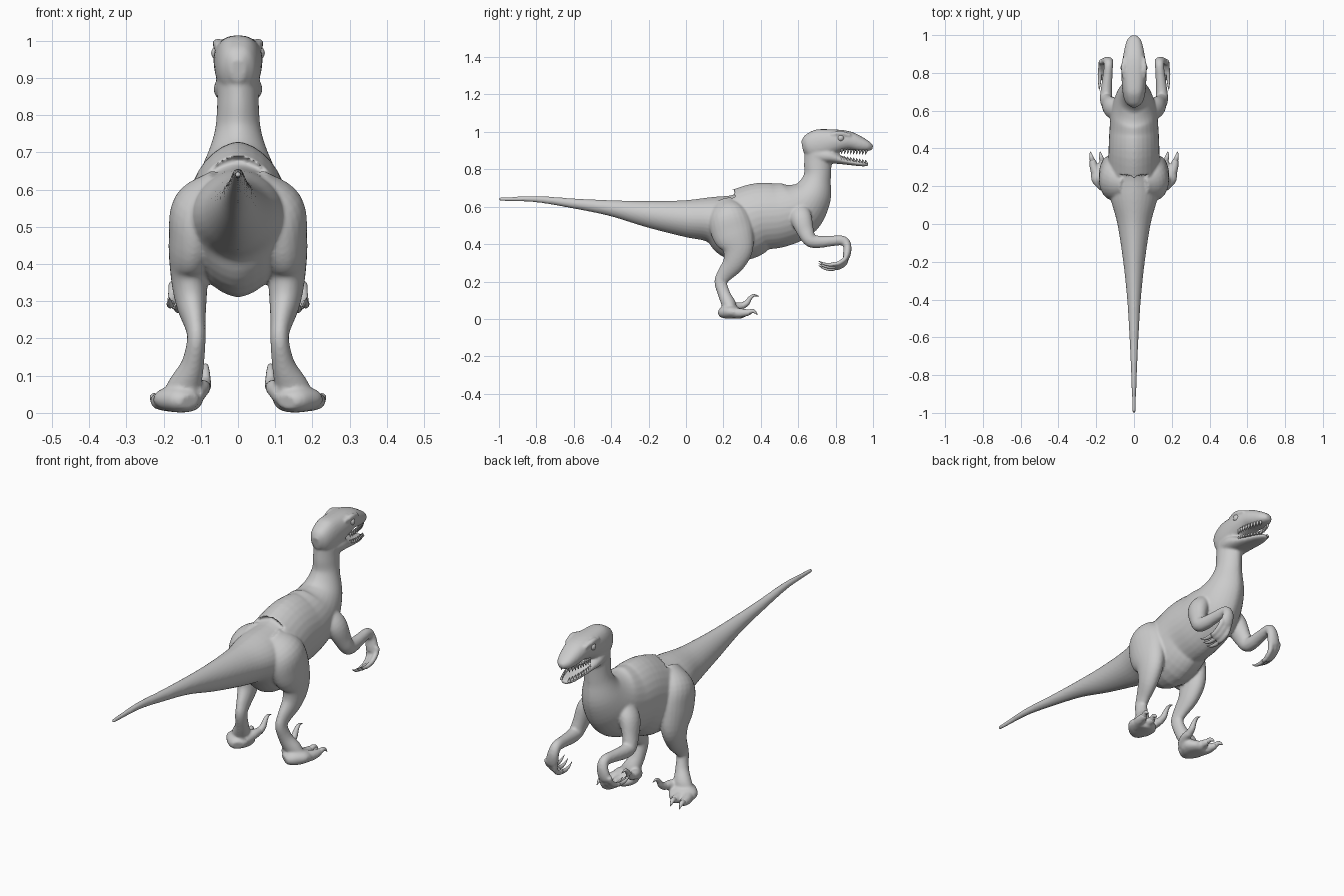
import bpy, math
from mathutils import Vector

cube = bpy.data.objects.get("Cube")
if cube:
    bpy.data.objects.remove(cube, do_unlink=True)

grey = bpy.data.materials.new("plain grey")
grey.use_nodes = True
grey.diffuse_color = (0.6, 0.6, 0.6, 1)
bsdf = next(n for n in grey.node_tree.nodes if n.type == 'BSDF_PRINCIPLED')
bsdf.inputs["Base Color"].default_value = (0.6, 0.6, 0.6, 1)


def spline(keys, steps):
    """Smooth curve through key tuples of any length."""
    pts = [Vector(k) for k in keys]
    ends = [2 * pts[0] - pts[1]] + pts + [2 * pts[-1] - pts[-2]]
    out = []
    for i in range(len(pts) - 1):
        a, b, c, d = ends[i:i + 4]
        for s in range(steps):
            t = s / steps
            out.append(0.5 * (2 * b + (c - a) * t + (2 * a - 5 * b + 4 * c - d) * t * t
                              + (3 * b - a - 3 * c + d) * t ** 3))
    return out + [pts[-1]]


def loft(name, keys, side=1, power=1.0, sides=24, steps=5):
    """Tube through (x, y, z, half width, half depth); power shapes the section."""
    rows = spline(keys, steps)
    centres = [Vector(r[:3]) for r in rows]
    verts, faces = [], []
    for i, row in enumerate(rows):
        tangent = (centres[min(i + 1, len(rows) - 1)] - centres[max(i - 1, 0)]).normalized()
        across = Vector((1, 0, 0))
        across = (across - tangent * across.dot(tangent)).normalized()
        up = across.cross(tangent)
        for k in range(sides):
            a = math.tau * k / sides
            c = math.copysign(abs(math.cos(a)) ** power, math.cos(a))
            p = centres[i] + across * c * max(row[3], .001) + up * math.sin(a) * max(row[4], .001)
            verts.append((p.x * side, p.y, p.z))
    for i in range(len(rows) - 1):
        for k in range(sides):
            n = (k + 1) % sides
            quad = [i * sides + k, i * sides + n, (i + 1) * sides + n, (i + 1) * sides + k]
            faces.append(quad if side < 0 else quad[::-1])
    first, last = list(range(sides)), list(range(len(verts) - sides, len(verts)))
    faces += [first[::-1], last] if side < 0 else [first, last[::-1]]
    mesh = bpy.data.meshes.new(name)
    mesh.from_pydata(verts, [], faces)
    mesh.materials.append(grey)
    obj = bpy.data.objects.new(name, mesh)
    bpy.context.collection.objects.link(obj)
    return obj


def round_loft(name, keys, side=1, **kw):
    return loft(name, [(*k, k[-1]) for k in keys], side, **kw)


def join(objs, name):
    bpy.ops.object.select_all(action='DESELECT')
    for o in objs:
        o.select_set(True)
    bpy.context.view_layer.objects.active = objs[0]
    bpy.ops.object.join()
    objs[0].name = name
    return objs[0]


def mid(keys):
    return [(0, *k) for k in keys]


flesh = []
hard = {"toe_claws": [], "sickle_claws": [], "finger_claws": [], "teeth": [], "eyes": []}

# Tail, trunk and neck in one sweep
flesh.append(loft("body", mid([
    (-1, .64, .008, .009), (-.8, .64, .015, .017), (-.6, .617, .024, .027),
    (-.4, .592, .036, .043), (-.2, .56, .057, .071), (0, .537, .088, .099),
    (.14, .53, .125, .125), (.27, .5, .14, .19), (.39, .545, .135, .182),
    (.5, .555, .13, .172), (.6, .59, .12, .155), (.67, .66, .095, .112),
    (.7, .75, .064, .075), (.705, .83, .056, .074), (.71, .91, .056, .075)]),
    power=1.2, sides=32, steps=6))

# Skull and lower jaw
flesh.append(loft("skull", mid([
    (.622, .92, .02, .03), (.65, .925, .048, .062), (.71, .932, .062, .082),
    (.8, .95, .066, .064), (.87, .953, .06, .05), (.93, .935, .05, .04),
    (.975, .922, .036, .026), (.998, .915, .014, .012)]), power=.75))
flesh.append(loft("lower_jaw", mid([
    (.69, .875, .055, .05), (.76, .87, .066, .04), (.82, .852, .056, .024),
    (.88, .838, .046, .016), (.94, .829, .034, .013), (.975, .826, .016, .009)]), power=.8))

for side in (1, -1):
    # Hind leg
    flesh.append(loft("leg", [
        (.05, .2, .63, .03, .05), (.095, .225, .55, .08, .105), (.12, .25, .46, .067, .112),
        (.13, .275, .375, .052, .085), (.126, .255, .3, .042, .06), (.115, .205, .235, .028, .042),
        (.112, .186, .195, .025, .034), (.122, .205, .13, .031, .033),
        (.142, .23, .075, .045, .038), (.155, .24, .03, .055, .03)], side))
    flesh.append(loft("foot", [
        (.13, .185, .03, .03, .02), (.145, .21, .036, .052, .034),
        (.16, .25, .036, .068, .035), (.175, .29, .028, .056, .026),
        (.18, .305, .026, .04, .02)], side, power=.8))
    # Two walking toes with claws
    for x, tip in ((.2, .226), (.155, .175)):
        flesh.append(round_loft("toe", [
            (x - .01, .25, .034, .03), (x + .01, .295, .032, .024),
            (tip - .008, .33, .034, .018), (tip - .003, .345, .036, .013)], side))
        hard["toe_claws"].append(round_loft("toe_claw", [
            (tip - .006, .335, .036, .014), (tip, .355, .042, .011),
            (tip + .003, .37, .035, .007), (tip + .004, .383, .022, .001)], side, sides=12))
    # Raised inner toe with its sickle claw
    flesh.append(round_loft("inner_toe", [
        (.12, .225, .05, .03), (.1, .26, .065, .024), (.092, .295, .07, .019),
        (.09, .315, .078, .014)], side))
    hard["sickle_claws"].append(round_loft("sickle_claw", [
        (.091, .3, .07, .018), (.088, .325, .085, .015), (.087, .342, .11, .011),
        (.087, .362, .126, .007), (.087, .39, .122, .001)], side, sides=12))

    # Arm and hand
    flesh.append(loft("arm", [
        (.07, .6, .6, .035, .05), (.115, .615, .54, .045, .058), (.138, .64, .465, .036, .045),
        (.148, .665, .42, .033, .036), (.146, .71, .412, .03, .033), (.14, .78, .417, .026, .028),
        (.135, .84, .418, .024, .026), (.137, .862, .39, .028, .022),
        (.146, .86, .345, .032, .021), (.15, .853, .325, .026, .016)], side))
    for dx, drop in ((-.018, .012), (.004, 0), (.024, -.012)):
        x = .148 + dx
        flesh.append(round_loft("finger", [
            (x, .862, .35, .015), (x + .004, .85, .31 - drop, .013),
            (x + .008, .815, .285 - drop, .012), (x + .01, .785, .28 - drop, .01)],
            side, sides=14))
        hard["finger_claws"].append(round_loft("finger_claw", [
            (x + .009, .795, .281 - drop, .011), (x + .01, .765, .278 - drop, .009),
            (x + .011, .735, .284 - drop, .006), (x + .012, .708, .298 - drop, .001)],
            side, sides=12))

    # Brow ridge and eye
    flesh.append(round_loft("brow", [
        (.052, .775, .985, .01), (.055, .825, .992, .014), (.05, .88, .98, .01)], side))
    bpy.ops.mesh.primitive_uv_sphere_add(segments=20, ring_count=12, radius=.019,
                                         location=(side * .053, .827, .967))
    eye = bpy.context.object
    eye.data.materials.append(grey)
    hard["eyes"].append(eye)

    # Teeth along both jaws
    for i in range(9):
        t = i / 8
        y = .835 + .13 * t
        x = .046 - .024 * t * t
        for z, height in ((.908 - .004 * t, -.026), (.853 - .022 * t, .02)):
            hard["teeth"].append(round_loft("tooth", [
                (x, y, z, .007), (x, y - .002, z + height * .5, .005),
                (x, y - .006, z + height, .0008)], side, sides=8, steps=2))

# Blend the soft parts into a single skin
skin = join(flesh, "skin")
remesh = skin.modifiers.new("blend", 'REMESH')
remesh.mode = 'VOXEL'
remesh.voxel_size = .006
relax = skin.modifiers.new("relax", 'SMOOTH')
relax.factor = .5
relax.iterations = 6
for modifier in ("blend", "relax"):
    bpy.ops.object.modifier_apply(modifier=modifier)
bpy.ops.object.shade_smooth()

# Gather claws, teeth and eyes by kind
for name, group in hard.items():
    join(group, name)
    bpy.ops.object.shade_smooth_by_angle(angle=math.radians(50))
